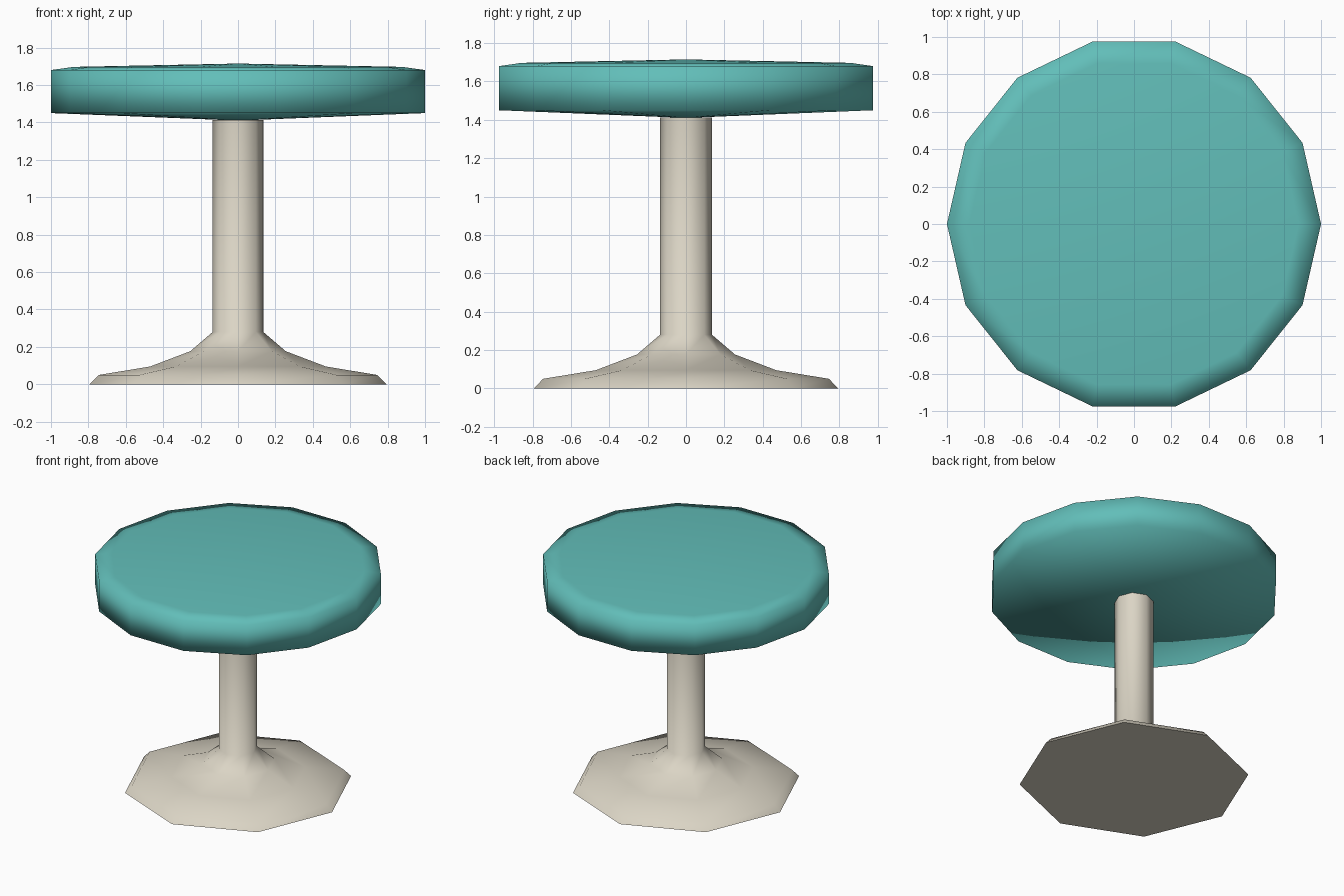
import bpy, bmesh, math

if "Cube" in bpy.data.objects:
    bpy.data.objects.remove(bpy.data.objects["Cube"])


def material(name, colour):
    m = bpy.data.materials.new(name)
    m.diffuse_color = (*colour, 1)
    m.use_nodes = True
    m.node_tree.nodes["Principled BSDF"].inputs["Base Color"].default_value = m.diffuse_color
    return m


def lathe(name, profile, sides, mat):
    """Spin (radius, z) points, bottom to top, into a solid; radius 0 makes a tip."""
    bm = bmesh.new()
    rings = []
    for r, z in profile:
        if r == 0:
            rings.append([bm.verts.new((0, 0, z))] * sides)
        else:
            rings.append([bm.verts.new((r * math.cos(2 * math.pi * i / sides),
                                        r * math.sin(2 * math.pi * i / sides), z))
                          for i in range(sides)])
    for low, high in zip(rings, rings[1:]):
        for i in range(sides):
            j = (i + 1) % sides
            corners = [low[i], low[j], high[j], high[i]]
            bm.faces.new(list(dict.fromkeys(corners)))
    # flat underside when the profile does not start at a tip
    if profile[0][0] > 0:
        bm.faces.new(rings[0][::-1])
    mesh = bpy.data.meshes.new(name)
    bm.to_mesh(mesh)
    bm.free()
    mesh.materials.append(mat)
    ob = bpy.data.objects.new(name, mesh)
    bpy.context.collection.objects.link(ob)
    bpy.ops.object.select_all(action='DESELECT')
    ob.select_set(True)
    bpy.context.view_layer.objects.active = ob
    bpy.ops.object.shade_smooth_by_angle(angle=math.radians(100))
    return ob


teal = material("teal", (0.122, 0.515, 0.485))
cream = material("warm cream", (0.71, 0.665, 0.56))

# padded round seat, slightly domed above and below
lathe("seat", [(0, 1.41), (1.0, 1.45), (1.0, 1.68), (0.88, 1.697), (0, 1.715)], 14, teal)

# flared eight-sided foot flowing into the pole
lathe("pedestal", [(0.793, 0), (0.745, 0.05), (0.47, 0.095), (0.255, 0.177),
                   (0.135, 0.28), (0.135, 1.413)], 8, cream)
